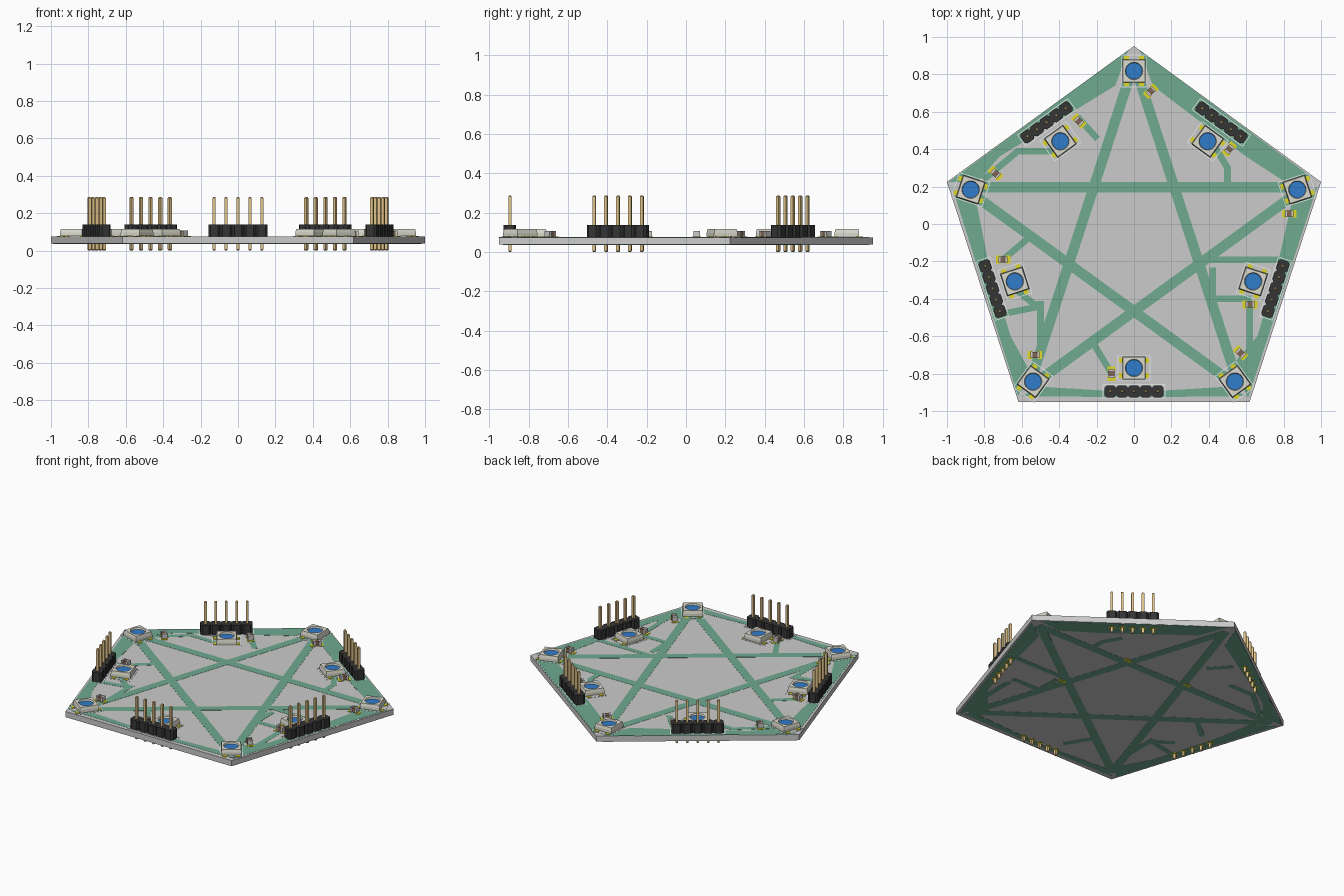
import bpy, bmesh, math
from mathutils import Vector, Matrix

if "Cube" in bpy.data.objects:
    bpy.data.objects.remove(bpy.data.objects["Cube"])

CY, R, Z0, Z1 = -0.1, 1.0515, 0.037, 0.075   # pentagon centre, radius, board faces


def mat(name, r, g, b):
    m = bpy.data.materials.new(name)
    m.diffuse_color = (r, g, b, 1)
    m.use_nodes = True
    m.node_tree.nodes["Principled BSDF"].inputs["Base Color"].default_value = m.diffuse_color
    return m


GREEN = mat("green_mask", 0.16, 0.4, 0.28)
BLACK = mat("black_plastic", 0.035, 0.035, 0.035)
GOLD = mat("gold_pin", 0.75, 0.55, 0.25)
YELLOW = mat("yellow_pad", 0.75, 0.7, 0.02)
CREAM = mat("cream_housing", 0.72, 0.71, 0.62)
BLUE = mat("blue_lens", 0.03, 0.2, 0.6)
BROWN = mat("brown_ceramic", 0.22, 0.13, 0.09)
TIN = mat("tin_cap", 0.65, 0.65, 0.62)
WHITE = mat("white_print", 0.8, 0.85, 0.82)


def mesh_of(bm, name, *mats):
    bmesh.ops.recalc_face_normals(bm, faces=bm.faces)
    me = bpy.data.meshes.new(name)
    bm.to_mesh(me)
    bm.free()
    for m in mats:
        me.materials.append(m)
    return me


def place(me, name, x=0, y=0, ang=0):
    ob = bpy.data.objects.new(name, me)
    ob.location = (x, y, 0)
    ob.rotation_euler[2] = ang
    bpy.context.collection.objects.link(ob)
    return ob


def prism(bm, pts, z0, z1, taper=1.0):
    """Extruded polygon; taper scales the top about its centre."""
    c = sum((Vector(p) for p in pts), Vector((0, 0))) / len(pts)
    lo = [bm.verts.new((x, y, z0)) for x, y in pts]
    hi = [bm.verts.new((*(c + (Vector(p) - c) * taper), z1)) for p in pts]
    bm.faces.new(lo[::-1])
    bm.faces.new(hi)
    for i in range(len(pts)):
        j = (i + 1) % len(pts)
        bm.faces.new((lo[i], lo[j], hi[j], hi[i]))


def rect(x, y, w, h):
    return [(x - w/2, y - h/2), (x + w/2, y - h/2), (x + w/2, y + h/2), (x - w/2, y + h/2)]


def frame(bm, w, h, t=0.004, z=Z1):
    for s in (-1, 1):
        prism(bm, rect(0, s*h/2, w, t), z, z + 0.0015)
        prism(bm, rect(s*w/2, 0, t, h), z, z + 0.0015)


def strip(bm, pts, w, z0, z1):
    for a, b in zip(pts, pts[1:]):
        a, b = Vector(a), Vector(b)
        d = (b - a).normalized()
        n = Vector((-d.y, d.x)) * w / 2
        e = d * w * 0.2
        prism(bm, [a - n - e, b - n + e, b + n + e, a + n - e], z0, z1)


def polar(r, deg):
    a = math.radians(deg)
    return (r * math.cos(a), CY + r * math.sin(a))


# Pentagon board
bm = bmesh.new()
prism(bm, [polar(R, 90 + 72*k) for k in range(5)], Z0, Z1)
place(mesh_of(bm, "board"), "board")

# Green tracks: pentagram, edge bands and short branches, on both faces
branches = [
    [(-.70, -.19), (-.57, -.08)], [(-.75, -.49), (-.5, -.44)], [(.37, -.19), (.8, -.19)],
    [(.62, -.45), (.62, -.66)], [(-.21, -.65), (-.12, -.80)], [(-.44, .39), (-.62, .39), (-.8, .24)],
    [(-.30, .57), (-.2, .46)], [(.44, .4), (.5, .3), (.5, .23)], [(.42, -.24), (.42, -.4), (.62, -.4)],
    [(-.5, -.42), (-.5, -.66)], [(-.62, -.36), (-.52, -.44)],
]
bands = [
    [(-.03, .93), (-.99, .225), (-.84, .22), (-.72, .36), (-.1, .74)],
    [(.03, .93), (.95, .25), (.8, .23), (.6, .36), (.1, .74)],
    [(.61, -.93), (.98, .2), (.84, .1), (.76, -.25), (.66, -.6), (.52, -.76)],
    [(-.97, .19), (-.62, -.92), (-.55, -.8), (-.66, -.6), (-.78, -.2), (-.84, .1)],
    [(-.6, -.92), (-.16, -.925), (.16, -.925), (.6, -.92), (.5, -.87), (0, -.9), (-.5, -.87)],
]
for name, z0, z1 in (("top_tracks", Z1, Z1 + .001), ("bottom_tracks", Z0 - .001, Z0)):
    bm = bmesh.new()
    for k in range(5):
        strip(bm, [polar(.96, 90 + 72*k), polar(.96, 234 + 72*k)], .055, z0, z1)
    for b in branches:
        strip(bm, b, .035, z0, z1)
    for b in bands:
        prism(bm, b, z0, z1)
    place(mesh_of(bm, name, GREEN), name)

# Pads under three star crossings
bm = bmesh.new()
for deg in (54, 126, -18):
    x, y = polar(.40, deg)
    prism(bm, rect(x - .012, y, .022, .03), Z0 - .002, Z0)
    prism(bm, rect(x + .016, y, .022, .03), Z0 - .002, Z0)
place(mesh_of(bm, "underside_pads", YELLOW), "underside_pads")

# Five-pin header: chamfered blocks, tapered square pins, ring pads below
P = .0635
bm, pins, pads = bmesh.new(), bmesh.new(), bmesh.new()
for i in range(-2, 3):
    x, h, c = i * P, P / 2, .012
    prism(bm, [(x - h, -h + c), (x - h + c, -h), (x + h - c, -h), (x + h, -h + c),
               (x + h, h - c), (x + h - c, h), (x - h + c, h), (x - h, h - c)], Z1, Z1 + P)
    prism(pins, rect(x, 0, .016, .016), .005, .282)
    prism(pins, rect(x, 0, .016, .016), .282, .2875, .5)
    prism(pins, rect(x, 0, .016, .016), .005, 0, .5)
    ring = [(x + .02*math.cos(a*math.pi/8), .02*math.sin(a*math.pi/8)) for a in range(16)]
    prism(pads, ring, Z0 - .002, Z0)
header = mesh_of(bm, "header", BLACK)
pin_row = mesh_of(pins, "pins", GOLD)
pad_row = mesh_of(pads, "header_pads", YELLOW)
bm = bmesh.new()
frame(bm, .332, .074)
header_print = mesh_of(bm, "header_print", WHITE)

# Square lamp: housing with a round recess and blue lens floor
bm = bmesh.new()
N, H = 32, .0625
loops = []
for rad, z in ((H, Z1 + .004), (H, Z1 + .022), (H - .004, Z1 + .041), (.047, Z1 + .041), (.044, Z1 + .03)):
    loop = []
    for i in range(N):
        a = math.pi/4 + 2*math.pi*i/N
        c, s = math.cos(a), math.sin(a)
        f = rad / max(abs(c), abs(s)) if rad > .05 else rad
        loop.append(bm.verts.new((c*f, s*f, z)))
    loops.append(loop)
bm.faces.new(loops[0][::-1])
for a, b in zip(loops, loops[1:]):
    for i in range(N):
        j = (i + 1) % N
        bm.faces.new((a[i], a[j], b[j], b[i]))
lens = bm.faces.new(loops[-1])
lens.material_index = 1
lamp = mesh_of(bm, "lamp", CREAM, BLUE)
bm = bmesh.new()
for sx in (-1, 1):
    for sy in (-1, 1):
        prism(bm, rect(sx*.064, sy*.04, .034, .026), Z1, Z1 + .004)
lamp_pads = mesh_of(bm, "lamp_pads", YELLOW)
bm = bmesh.new()
frame(bm, .172, .136)
lamp_print = mesh_of(bm, "lamp_print", WHITE)

# Headers and lamps around the pentagon
for k in range(5):
    d = -90 + 72*k
    a = math.radians(72*k)
    for me, n in ((header, "header"), (pin_row, "header_pins"), (pad_row, "header_pads"),
                  (header_print, "header_print")):
        place(me, f"{n}_{k}", *polar(.795, d), a)
    for kind, r, deg, ang in (("edge", .67, d, a), ("corner", .918, d + 180, a + math.pi/2)):
        for me, n in ((lamp, "lamp"), (lamp_pads, "lamp_pads"), (lamp_print, "lamp_print")):
            place(me, f"{kind}_{n}_{k}", *polar(r, deg), ang)

# Small capacitors beside the lamps
bm = bmesh.new()
prism(bm, rect(0, 0, .026, .032), Z1 + .003, Z1 + .031)
cap = mesh_of(bm, "capacitor", BROWN)
bm, pads = bmesh.new(), bmesh.new()
for s in (-1, 1):
    prism(bm, rect(s*.0185, 0, .011, .034), Z1 + .002, Z1 + .033)
    prism(pads, rect(s*.026, 0, .026, .042), Z1, Z1 + .003)
cap_end = mesh_of(bm, "cap_ends", TIN)
cap_pad = mesh_of(pads, "cap_pads", YELLOW)
spots = [(.09, .71, 45), (-.295, .55, -45), (.51, .40, 50), (-.74, .27, -45), (.83, .055, 0),
         (-.70, -.19, 0), (-.53, -.70, 0), (-.12, -.80, 90), (.62, -.43, 0), (.57, -.69, -45)]
for i, (x, y, d) in enumerate(spots):
    for me, n in ((cap, "capacitor"), (cap_end, "capacitor_ends"), (cap_pad, "capacitor_pads")):
        place(me, f"{n}_{i}", x, y, math.radians(d))
